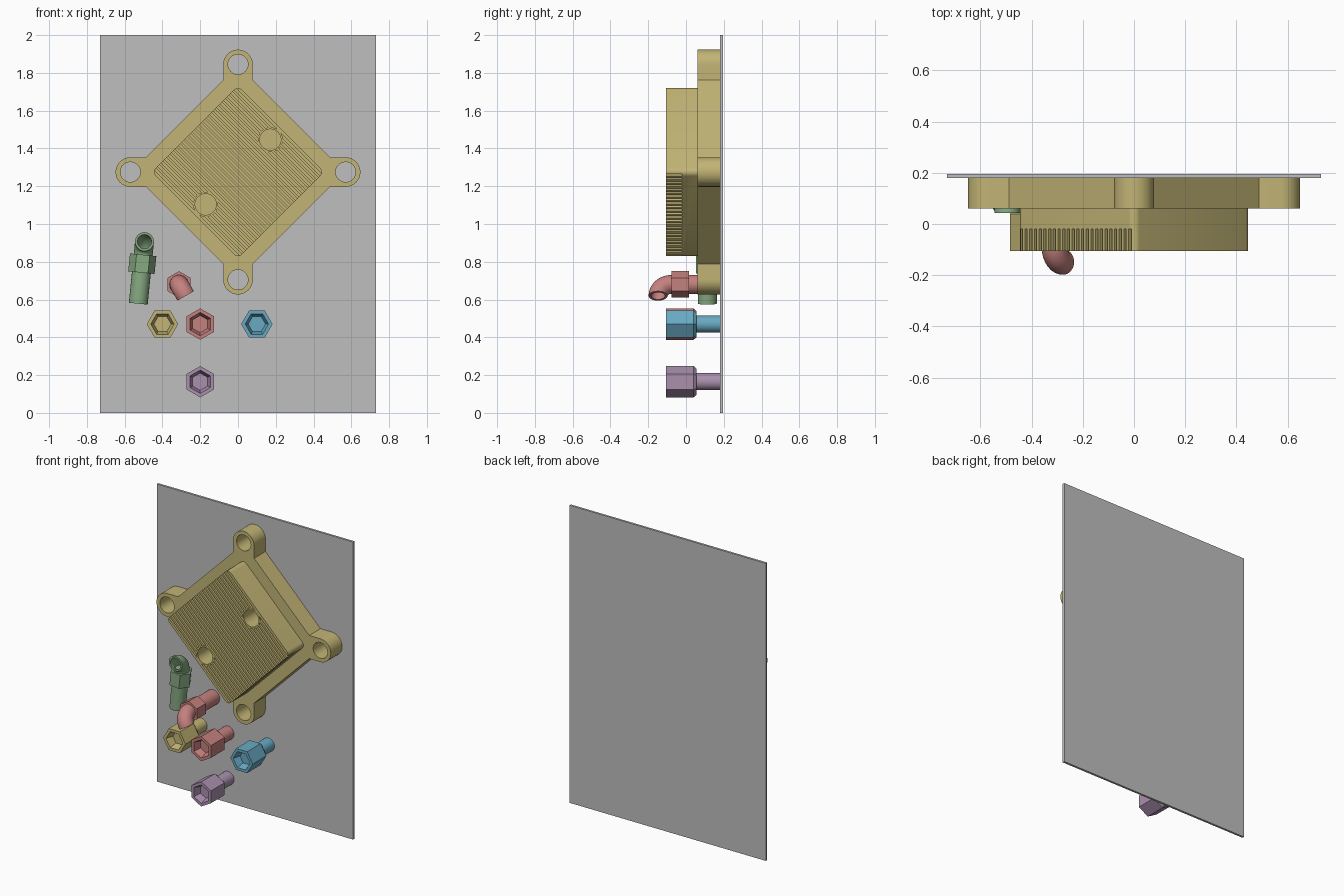
import bpy, bmesh
from math import sin, cos, pi, tau
from mathutils import Matrix, Vector

cube = bpy.data.objects.get("Cube")
if cube:
    bpy.data.objects.remove(cube, do_unlink=True)


def material(name, rgb):
    m = bpy.data.materials.new(name)
    m.use_nodes = True
    m.diffuse_color = (*rgb, 1)
    m.node_tree.nodes["Principled BSDF"].inputs["Base Color"].default_value = (*rgb, 1)
    return m


GREY = material("grey", (0.52, 0.52, 0.52))
TAN = material("tan", (0.54, 0.46, 0.18))
GREEN = material("green", (0.24, 0.40, 0.22))
RED = material("red", (0.55, 0.22, 0.21))
BLUE = material("blue", (0.14, 0.40, 0.54))
PURPLE = material("purple", (0.40, 0.28, 0.42))


def finish(name, bm, mat, matrix=Matrix()):
    """Turn a bmesh into a placed, shaded object."""
    bmesh.ops.remove_doubles(bm, verts=bm.verts, dist=1e-5)
    bmesh.ops.transform(bm, matrix=matrix, verts=bm.verts)
    bmesh.ops.recalc_face_normals(bm, faces=bm.faces)
    mesh = bpy.data.meshes.new(name)
    bm.to_mesh(mesh)
    bm.free()
    mesh.materials.append(mat)
    ob = bpy.data.objects.new(name, mesh)
    bpy.context.collection.objects.link(ob)
    smooth(ob)
    return ob


def smooth(ob):
    bpy.ops.object.select_all(action="DESELECT")
    ob.select_set(True)
    bpy.context.view_layer.objects.active = ob
    bpy.ops.object.shade_smooth_by_angle(angle=0.5)


def box(bm, lo, hi):
    lo, hi = Vector(lo), Vector(hi)
    scale = Matrix.Diagonal((*(hi - lo), 1))
    bmesh.ops.create_cube(bm, size=1, matrix=Matrix.Translation((lo + hi) / 2) @ scale)


def cylinder(bm, x, y, z0, z1, r):
    bmesh.ops.create_cone(bm, cap_ends=True, segments=40, radius1=r, radius2=r, depth=z1 - z0,
                          matrix=Matrix.Translation((x, y, (z0 + z1) / 2)))


def skin(bm, rings):
    """Bridge equal rings of points and cap both ends."""
    loops = [[bm.verts.new(p) for p in ring] for ring in rings]
    for a, b in zip(loops, loops[1:]):
        for i in range(len(a)):
            j = (i + 1) % len(a)
            bm.faces.new((a[i], a[j], b[j], b[i]))
    bm.faces.new(loops[0][::-1])
    bm.faces.new(loops[-1])


def arc(cx, cy, r, start, end, n):
    return [(cx + r * cos(start + (end - start) * i / n),
             cy + r * sin(start + (end - start) * i / n)) for i in range(n + 1)]


def circle(cx, cy, r, n=40):
    return arc(cx, cy, r, 0, tau, n)[:-1]


def extruded(loops, z0, z1):
    """Extrude an outline with holes, using a filled flat curve."""
    cu = bpy.data.curves.new("outline", "CURVE")
    cu.dimensions, cu.fill_mode, cu.extrude = "2D", "BOTH", (z1 - z0) / 2
    for loop in loops:
        s = cu.splines.new("POLY")
        s.points.add(len(loop) - 1)
        for p, (x, y) in zip(s.points, loop):
            p.co = (x, y, 0, 1)
        s.use_cyclic_u = True
    ob = bpy.data.objects.new("outline", cu)
    bpy.context.collection.objects.link(ob)
    mesh = ob.evaluated_get(bpy.context.evaluated_depsgraph_get()).to_mesh()
    bm = bmesh.new()
    bm.from_mesh(mesh)
    bpy.data.objects.remove(ob, do_unlink=True)
    bmesh.ops.translate(bm, vec=(0, 0, (z0 + z1) / 2), verts=bm.verts)
    return bm


def boolean(ob, tool, operation):
    mod = ob.modifiers.new("bool", "BOOLEAN")
    mod.object, mod.operation, mod.solver = tool, operation, "EXACT"
    bpy.context.view_layer.objects.active = ob
    bpy.ops.object.modifier_apply(modifier=mod.name)
    bpy.data.objects.remove(tool, do_unlink=True)


# Back panel
bm = bmesh.new()
box(bm, (-0.73, 0.18, 0), (0.73, 0.195, 2))
finish("back_panel", bm, GREY)

# Mounting flange: diamond with four drilled lugs
UPRIGHT = Matrix.Translation((0, 0, 1.275)) @ Matrix.Rotation(pi / 2, 4, "X")
LUG, REACH, DIAMOND = 0.078, 0.57, 0.565
lug = [(LUG, DIAMOND - LUG), *arc(0, REACH, LUG, 0, pi, 24), (-LUG, DIAMOND - LUG)]
outline, holes = [], []
for k in range(4):
    c, s = cos(k * pi / 2), sin(k * pi / 2)
    outline += [(x * c - y * s, x * s + y * c) for x, y in lug]
    holes.append(circle(-REACH * s, REACH * c, 0.053))
finish("mounting_flange", extruded([outline] + holes, -0.18, -0.06), TAN, UPRIGHT)

# Finned block: rounded square turned 45 degrees, grooved, with two blind ports
TURNED = UPRIGHT @ Matrix.Rotation(pi / 4, 4, "Z")
HALF, ROUND = 0.323, 0.03
square = []
for k in range(4):
    a = k * pi / 2
    sx, sy = (1, -1, -1, 1)[k], (1, 1, -1, -1)[k]
    square += arc(sx * (HALF - ROUND), sy * (HALF - ROUND), ROUND, a, a + pi / 2, 6)
block = finish("finned_block", extruded([square], -0.06, 0.105), TAN, TURNED)

PITCH, GROOVES = 0.026, 24
bm = bmesh.new()
for i in range(GROOVES):
    x = (i - (GROOVES - 1) / 2) * PITCH
    box(bm, (x - PITCH / 4, -0.5, 0.02), (x + PITCH / 4, 0.5, 0.2))
boolean(block, finish("groove_cutter", bm, TAN, TURNED), "DIFFERENCE")
for radius, z0, z1, op in ((0.066, 0, 0.105, "UNION"), (0.056, -0.03, 0.2, "DIFFERENCE")):
    bm = bmesh.new()
    for x in (-0.242, 0.242):
        cylinder(bm, x, 0, z0, z1, radius)
    boolean(block, finish("port_tool", bm, TAN, TURNED), op)
smooth(block)


def hexagon(r, z, turn=0):
    return [(x, y, z) for x, y in
            ((r * cos(turn + i * pi / 3), r * sin(turn + i * pi / 3)) for i in range(6))]


def straight_fitting(name, mat, x, z, turn):
    """Hex socket nut on a round stem, pointing at the front."""
    bm = bmesh.new()
    profile = ((0.046, 0.05), (0.062, 0), (0.083, 0), (0.083, 0.145), (0.07, 0.16))
    skin(bm, [hexagon(r, d, turn) for r, d in profile])
    cylinder(bm, 0, 0, 0.15, 0.286, 0.045)
    place = Matrix.Translation((x, -0.105, z)) @ Matrix.Rotation(-pi / 2, 4, "X")
    finish(name, bm, mat, place)


straight_fitting("tan_fitting", TAN, -0.4, 0.47, 0)
straight_fitting("red_fitting", RED, -0.2, 0.47, pi / 6)
straight_fitting("blue_fitting", BLUE, 0.1, 0.47, 0)
straight_fitting("purple_fitting", PURPLE, -0.2, 0.165, pi / 6)


def elbow_fitting(name, mat, origin, axis, bend):
    """Hollow quarter bend, hex nut and stem; the stem runs along axis."""
    radius, steps = 0.07, 12

    def ring(t, r):
        centre = Vector((radius * (1 - cos(t)), 0, -radius * sin(t)))
        out = Vector((cos(t), 0, sin(t)))
        return [centre + out * x + Vector((0, y, 0)) for x, y in circle(0, 0, r, 32)]

    bm = bmesh.new()
    angles = [i * pi / 2 / steps for i in range(steps + 1)]
    skin(bm, [ring(t, 0.05) for t in angles] + [ring(t, 0.037) for t in angles[:0:-1]])
    skin(bm, [hexagon(r, z, pi / 6) for r, z in ((0.07, 0), (0.07, 0.095))])
    cylinder(bm, 0, 0, 0.09, 0.26, 0.05)
    a, b = Vector(axis).normalized(), Vector(bend).normalized()
    place = Matrix((b, a.cross(b), a)).transposed().to_4x4()
    finish(name, bm, mat, Matrix.Translation(origin) @ place)


elbow_fitting("red_elbow", RED, (-0.312, -0.078, 0.68), (0, 1, 0), (0.5, 0, -0.866))
elbow_fitting("green_elbow", GREEN, (-0.502, 0.113, 0.837), (-0.1, 0, -1), (0, -1, 0))
